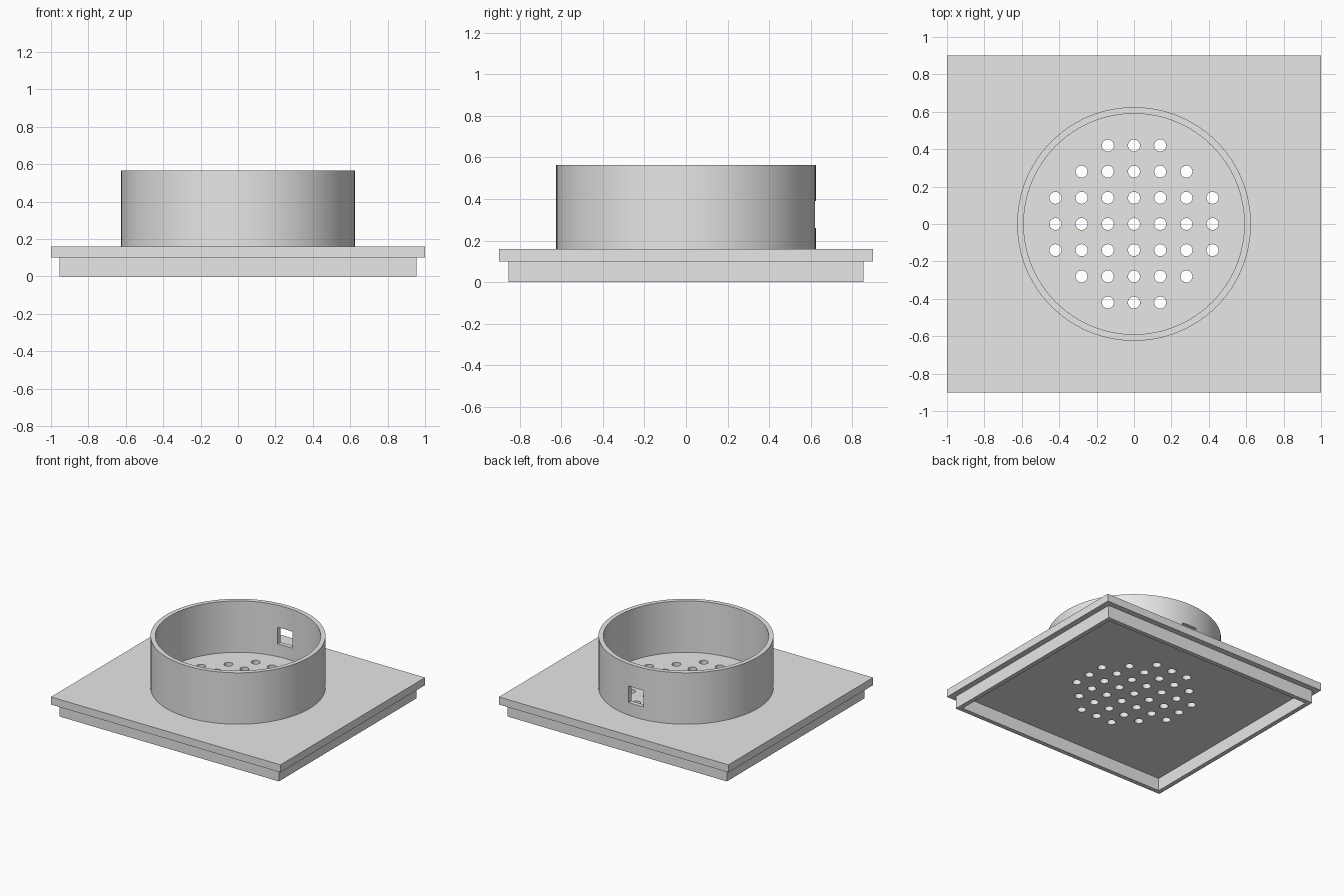
import bpy
import bmesh
import math
from mathutils import Matrix, Vector

cube = bpy.data.objects.get("Cube")
if cube:
    bpy.data.objects.remove(cube, do_unlink=True)

grey = bpy.data.materials.new("light_grey")
grey.use_nodes = True
colour = (0.8, 0.8, 0.8, 1.0)
grey.diffuse_color = colour
grey.node_tree.nodes["Principled BSDF"].inputs["Base Color"].default_value = colour

PLATE_LOW, PLATE_TOP, COLLAR_TOP = 0.10, 0.16, 0.565


def add_object(name, bm):
    bmesh.ops.recalc_face_normals(bm, faces=bm.faces)
    mesh = bpy.data.meshes.new(name)
    bm.to_mesh(mesh)
    bm.free()
    mesh.materials.append(grey)
    obj = bpy.data.objects.new(name, mesh)
    bpy.context.collection.objects.link(obj)
    return obj


def add_box(bm, centre, size):
    bmesh.ops.create_cube(bm, size=1, matrix=Matrix.Translation(centre) @ Matrix.Diagonal((*size, 1)))


def cut(obj, cutter):
    """Subtract the cutter, then discard it."""
    cutter.hide_render = True
    mod = obj.modifiers.new("cut", "BOOLEAN")
    mod.operation = "DIFFERENCE"
    mod.solver = "EXACT"
    mod.object = cutter
    select(obj)
    bpy.ops.object.modifier_apply(modifier=mod.name)
    bpy.data.objects.remove(cutter, do_unlink=True)


def select(obj):
    bpy.ops.object.select_all(action="DESELECT")
    obj.select_set(True)
    bpy.context.view_layer.objects.active = obj


# Flat plate with a round pattern of drain holes
bm = bmesh.new()
add_box(bm, (0, 0, (PLATE_LOW + PLATE_TOP) / 2), (2, 1.8, PLATE_TOP - PLATE_LOW))
plate = add_object("plate", bm)

bm = bmesh.new()
pitch = 0.14
for i in range(-3, 4):
    for j in range(-3, 4):
        if i * i + j * j <= 10:
            bmesh.ops.create_cone(bm, cap_ends=True, segments=32, radius1=0.032, radius2=0.032,
                                  depth=0.2, matrix=Matrix.Translation((i * pitch, j * pitch, 0.13)))
cut(plate, add_object("hole_cutter", bm))

# Rectangular skirt under the plate, open below
bm = bmesh.new()
wall = 0.035
loops = []
for inset, z in ((0, 0), (0, PLATE_LOW), (wall, PLATE_LOW), (wall, 0)):
    x, y = 0.955 - inset, 0.855 - inset
    loops.append([bm.verts.new((sx * x, sy * y, z)) for sx, sy in ((-1, -1), (1, -1), (1, 1), (-1, 1))])
for a, b in zip(loops, loops[1:] + loops[:1]):
    for k in range(4):
        n = (k + 1) % 4
        bm.faces.new((a[k], a[n], b[n], b[k]))
add_object("skirt", bm)

# Round collar on top, with a square window at the back
bm = bmesh.new()
profile = [(0.59, PLATE_TOP), (0.625, PLATE_TOP), (0.625, COLLAR_TOP), (0.59, COLLAR_TOP)]
verts = [bm.verts.new((r, 0, z)) for r, z in profile]
edges = [bm.edges.new((verts[k], verts[(k + 1) % 4])) for k in range(4)]
bmesh.ops.spin(bm, geom=verts + edges, cent=Vector(), axis=(0, 0, 1),
               angle=math.tau, steps=96, use_merge=True)
bmesh.ops.remove_doubles(bm, verts=bm.verts, dist=0.0001)
collar = add_object("collar", bm)

bm = bmesh.new()
add_box(bm, (0, 0.6, 0.325), (0.13, 0.3, 0.13))
cut(collar, add_object("window_cutter", bm))

for obj in (plate, collar):
    select(obj)
    bpy.ops.object.shade_smooth_by_angle(angle=math.radians(30))
